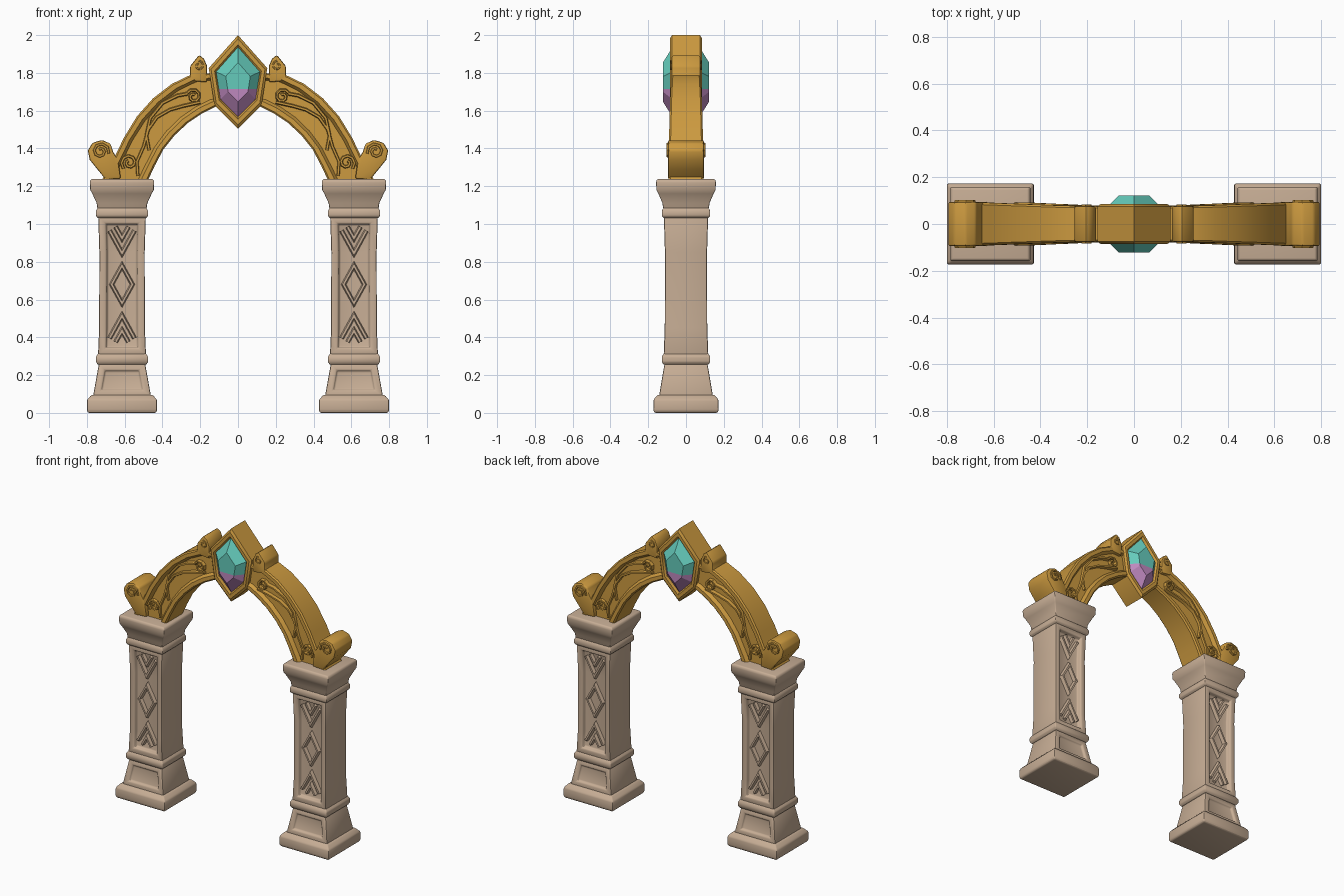
import bpy, bmesh, math
from mathutils import Vector

cube = bpy.data.objects.get("Cube")
if cube:
    bpy.data.objects.remove(cube, do_unlink=True)


def material(name, rgb):
    m = bpy.data.materials.new(name)
    m.use_nodes = True
    m.diffuse_color = (*rgb, 1)
    bsdf = next(n for n in m.node_tree.nodes if n.type == 'BSDF_PRINCIPLED')
    bsdf.inputs["Base Color"].default_value = (*rgb, 1)
    return m


STONE = material("warm_stone", (0.57, 0.42, 0.30))
GOLD = material("gold", (0.60, 0.32, 0.05))
TEAL = material("turquoise_crystal", (0.13, 0.60, 0.50))
PINK = material("pink_crystal", (0.52, 0.25, 0.52))


def loft(bm, rings, closed=False):
    """Skin a list of equal-sized point rings; cap the ends unless closed."""
    vs = [[bm.verts.new(p) for p in r] for r in rings]
    n, k = len(vs), len(vs[0])
    for i in range(n if closed else n - 1):
        a, b = vs[i], vs[(i + 1) % n]
        for j in range(k):
            bm.faces.new((a[j], a[(j + 1) % k], b[(j + 1) % k], b[j]))
    if not closed:
        bm.faces.new(vs[0])
        bm.faces.new(vs[-1])
    bmesh.ops.recalc_face_normals(bm, faces=bm.faces[:])


def ridge(bm, path, w, base, top, closed=False):
    """Raised moulding along an (x, z) path, from depth base to depth top."""
    pts = [Vector(p) for p in path]
    n, rings = len(pts), []
    for i, p in enumerate(pts):
        a = pts[i - 1] if closed or i > 0 else p
        b = pts[(i + 1) % n] if closed or i < n - 1 else p
        seg = ((p - a) if a != p else (b - p)).normalized()
        t = seg + ((b - p) if b != p else seg).normalized()
        t.normalize()
        off = Vector((-t.y, t.x)) * w / max(0.5, t.dot(seg))
        rings.append([(p.x + off.x * s, y, p.y + off.y * s)
                      for s, y in ((-1, base), (-.4, top), (.4, top), (1, base))])
    loft(bm, rings, closed)


def finish(name, bm, mats, bevel=0.0, smooth=True):
    if bevel:
        edges = [e for e in bm.edges if e.calc_face_angle(0) > math.radians(32)]
        bmesh.ops.bevel(bm, geom=edges, offset=bevel, segments=2, profile=0.5,
                        affect='EDGES', clamp_overlap=True)
    me = bpy.data.meshes.new(name)
    bm.to_mesh(me)
    bm.free()
    for m in mats:
        me.materials.append(m)
    ob = bpy.data.objects.new(name, me)
    bpy.context.collection.objects.link(ob)
    if smooth:
        bpy.ops.object.select_all(action='DESELECT')
        ob.select_set(True)
        bpy.context.view_layer.objects.active = ob
        bpy.ops.object.shade_smooth_by_angle(angle=math.radians(40))
    return ob


def spiral(cx, cz, r, start, turns, sx):
    n = 11
    return [(sx * (cx + r * (1 - .75 * i / n) * math.cos(start + turns * math.tau * i / n)),
             cz + r * (1 - .75 * i / n) * math.sin(start + turns * math.tau * i / n))
            for i in range(n + 1)]


# Pillars: (height, half width) profiles with square sections
DEPTH = 0.93
PARTS = {
    "base": ([(0, .178), (.012, .186), (.07, .185), (.095, .162)], .008, 0, 0),
    "plinth": ([(.085, .154), (.262, .122)], .007, .035, -.014),
    "lower_ring": ([(.255, .128), (.27, .138), (.297, .138), (.315, .126)], .005, 0, 0),
    "shaft": ([(.305, .127), (.45, .121), (.85, .120), (1.04, .126)], .008, .038, -.028),
    "upper_ring": ([(1.03, .126), (1.042, .138), (1.068, .138), (1.085, .13)], .005, 0, 0),
    "capital": ([(1.08, .130), (1.11, .134), (1.16, .157), (1.18, .168),
                 (1.225, .171), (1.238, .163)], .006, 0, 0),
}


def square(cx, z, h):
    return [(cx + sx * h, sy * h * DEPTH, z) for sx, sy in ((-1, -1), (1, -1), (1, 1), (-1, 1))]


for side, sx in (("left", 1), ("right", -1)):
    cx = sx * 0.614
    for part, (profile, bevel, inset, depth) in PARTS.items():
        bm = bmesh.new()
        loft(bm, [square(cx, z, h) for z, h in profile])
        if inset:
            for sy in (-1, 1):
                faces = [f for f in bm.faces if f.normal.y * sy > .8]
                bmesh.ops.inset_region(bm, faces=faces, thickness=inset,
                                       depth=0, use_even_offset=True)
                bmesh.ops.inset_region(bm, faces=faces, thickness=.006,
                                       depth=depth, use_even_offset=True)
        finish(f"{side}_pillar_{part}", bm, [STONE], bevel)

    # Carved diamond and chevrons in both shaft panels
    bm = bmesh.new()
    mid = 0.68
    for sy in (-1, 1):
        lo, hi = sy * .075, sy * .107
        ridge(bm, [(cx, mid + .10), (cx + .055, mid), (cx, mid - .10), (cx - .055, mid)],
              .014, lo, hi, True)
        for d in (-1, 1):
            for apex, end, half in ((.165, .285, .066), (.245, .305, .034)):
                ridge(bm, [(cx - half, mid + d * end), (cx, mid + d * apex),
                           (cx + half, mid + d * end)], .015, lo, hi)
    finish(f"{side}_pillar_carving", bm, [STONE])

# Arch halves: stations of outer point, inner point and half thickness
STATIONS = [
    ((.72, 1.235), (.475, 1.235), .092), ((.66, 1.34), (.44, 1.31), .092),
    ((.605, 1.455), (.395, 1.395), .090), ((.535, 1.57), (.335, 1.47), .087),
    ((.45, 1.665), (.265, 1.535), .084), ((.35, 1.742), (.19, 1.585), .080),
    ((.25, 1.79), (.12, 1.62), .077), ((.13, 1.80), (.08, 1.635), .075),
]
RIM = [(0, -.9), (.04, -1), (.15, -1), (.22, -.74), (.78, -.74), (.85, -1), (.96, -1), (1, -.9)]
SECTION = RIM + [(s, -y) for s, y in reversed(RIM)]
FOOT_SCROLL = [(.70, 1.235), (.745, 1.29), (.785, 1.34), (.795, 1.39), (.77, 1.43),
               (.72, 1.445), (.675, 1.425), (.66, 1.38), (.635, 1.34), (.62, 1.24)]
TOP_SCROLL = [(.27, 1.76), (.254, 1.79), (.254, 1.835), (.206, 1.895), (.18, 1.875),
              (.163, 1.835), (.165, 1.75)]
VINE = [(.53, 1.255), (.535, 1.33), (.50, 1.41), (.475, 1.50), (.43, 1.565),
        (.36, 1.605), (.29, 1.625), (.20, 1.645)]
BRANCH = [(.47, 1.39), (.485, 1.47), (.465, 1.56), (.40, 1.64), (.32, 1.68), (.265, 1.69)]

for side, sx in (("left", 1), ("right", -1)):
    bm = bmesh.new()
    rings = []
    for outer, inner, t in STATIONS:
        o, i = Vector(outer), Vector(inner)
        rings.append([(sx * o.lerp(i, s).x, y * t, o.lerp(i, s).y) for s, y in SECTION])
    loft(bm, rings)
    finish(f"{side}_arch", bm, [GOLD])

    # Scroll blocks at the foot and beside the crystal
    for name, outline, t in (("foot_scroll", FOOT_SCROLL, .094), ("top_scroll", TOP_SCROLL, .077)):
        bm = bmesh.new()
        loft(bm, [[(sx * x, y, z) for x, z in outline] for y in (-t, t)])
        finish(f"{side}_{name}", bm, [GOLD], .009)

    # Relief vines and curls on both faces
    bm = bmesh.new()
    for sy in (-1, 1):
        for path in (VINE, BRANCH):
            ridge(bm, [(sx * x, z) for x, z in path], .013, sy * .045, sy * .081)
        ridge(bm, spiral(.235, 1.675, .040, .4, 1.3, sx), .011, sy * .045, sy * .079)
        ridge(bm, spiral(.575, 1.325, .045, -.8, 1.3, sx), .012, sy * .05, sy * .084)
        ridge(bm, spiral(.728, 1.385, .046, 3.4, -1.4, sx), .011, sy * .08, sy * .102)
        ridge(bm, spiral(.208, 1.838, .027, 1.6, 1.1, sx), .008, sy * .06, sy * .083)
    finish(f"{side}_arch_vines", bm, [GOLD])

# Crystal frame and crystal: scaled copies of one hexagon outline
HALF = [(.155, 1.825), (.125, 1.63)]
HEX = [(0, 2.0)] + HALF + [(0, 1.505)] + [(-x, z) for x, z in reversed(HALF)]
CENTRE = 1.75


def hexagon(scale, y):
    return [(x * scale, y, CENTRE + (z - CENTRE) * scale) for x, z in HEX]


frame = [(.70, .05), (.76, .078), (.80, .086), (.92, .086), (1, .074)]
bm = bmesh.new()
loft(bm, [hexagon(s, -y) for s, y in frame] + [hexagon(s, y) for s, y in reversed(frame)])
finish("crystal_frame", bm, [GOLD])

bm = bmesh.new()
loft(bm, [hexagon(s, y) for s, y in ((.42, -.122), (.755, -.07), (.755, .07), (.42, .122))])
bmesh.ops.bisect_plane(bm, geom=bm.verts[:] + bm.edges[:] + bm.faces[:],
                       plane_co=(0, 0, 1.715), plane_no=(0, 0, 1))
for f in bm.faces:
    f.material_index = 0 if f.calc_center_median().z > 1.715 else 1
finish("crystal", bm, [TEAL, PINK], smooth=False)
